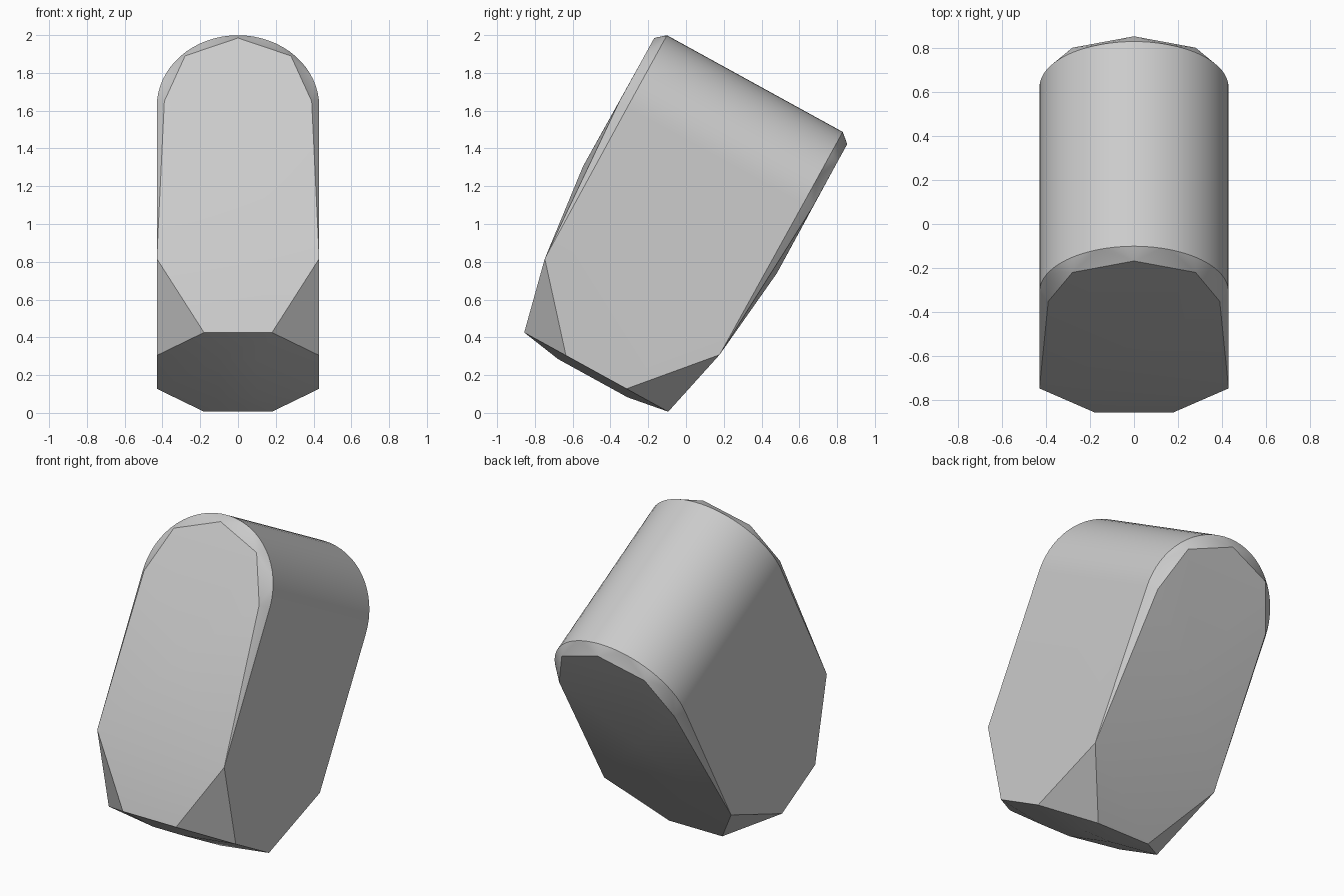
import bpy
import bmesh
from math import cos, sin, pi, radians
from mathutils import Vector

if "Cube" in bpy.data.objects:
    bpy.data.objects.remove(bpy.data.objects["Cube"], do_unlink=True)

HALF_WIDTH = 0.43
HALF_DEPTH = 0.531
SPRING = 1.273      # height where the arch starts
SEGMENTS = 32

# Corners of one quarter (x, depth, height), repeated on both sides and both ends
quarter = [
    (0, 0.583, 1.658), (0.28, 0.583, 1.55), (0.39, 0.583, 1.276),   # raised end face
    (0, 0.586, 0.88),                                              # end face crease
    (HALF_WIDTH, 0.528, 0.355),                                    # lower side corner
    (0.18, 0.435, -0.04), (HALF_WIDTH, 0.183, -0.04),              # eight-sided base
    (0.1, 0.21, -0.077),                                           # slight base bulge
]

# Arched rim
for i in range(SEGMENTS // 2 + 1):
    a = pi * i / SEGMENTS
    quarter.append((HALF_WIDTH * cos(a), HALF_DEPTH, SPRING + HALF_WIDTH * sin(a)))

points = {(round(sx * x, 4), sy * y, z)
          for x, y, z in quarter for sx in (1, -1) for sy in (1, -1)}

# Wrap the corners into a solid block
bm = bmesh.new()
for p in sorted(points):
    bm.verts.new(Vector(p))
bmesh.ops.remove_doubles(bm, verts=bm.verts[:], dist=0.001)
bmesh.ops.convex_hull(bm, input=bm.verts[:])
loose = [v for v in bm.verts if not v.link_faces]
bmesh.ops.delete(bm, geom=loose, context='VERTS')
bmesh.ops.dissolve_limit(bm, angle_limit=radians(0.6), verts=bm.verts[:], edges=bm.edges[:])
bmesh.ops.recalc_face_normals(bm, faces=bm.faces[:])
mesh = bpy.data.meshes.new("arched_block")
bm.to_mesh(mesh)
bm.free()

# Lean the block back
block = bpy.data.objects.new("arched_block", mesh)
bpy.context.collection.objects.link(block)
block.rotation_euler.x = radians(-28.8)
block.location = (0, -0.456, 0.251)

# Plain grey
grey = bpy.data.materials.new("light_grey")
grey.use_nodes = True
colour = (0.6, 0.6, 0.6, 1)
grey.diffuse_color = colour
for node in grey.node_tree.nodes:
    if node.type == 'BSDF_PRINCIPLED':
        node.inputs["Base Color"].default_value = colour
mesh.materials.append(grey)

# Smooth arch, crisp edges elsewhere
bpy.ops.object.select_all(action='DESELECT')
block.select_set(True)
bpy.context.view_layer.objects.active = block
bpy.ops.object.shade_smooth_by_angle(angle=radians(9))
